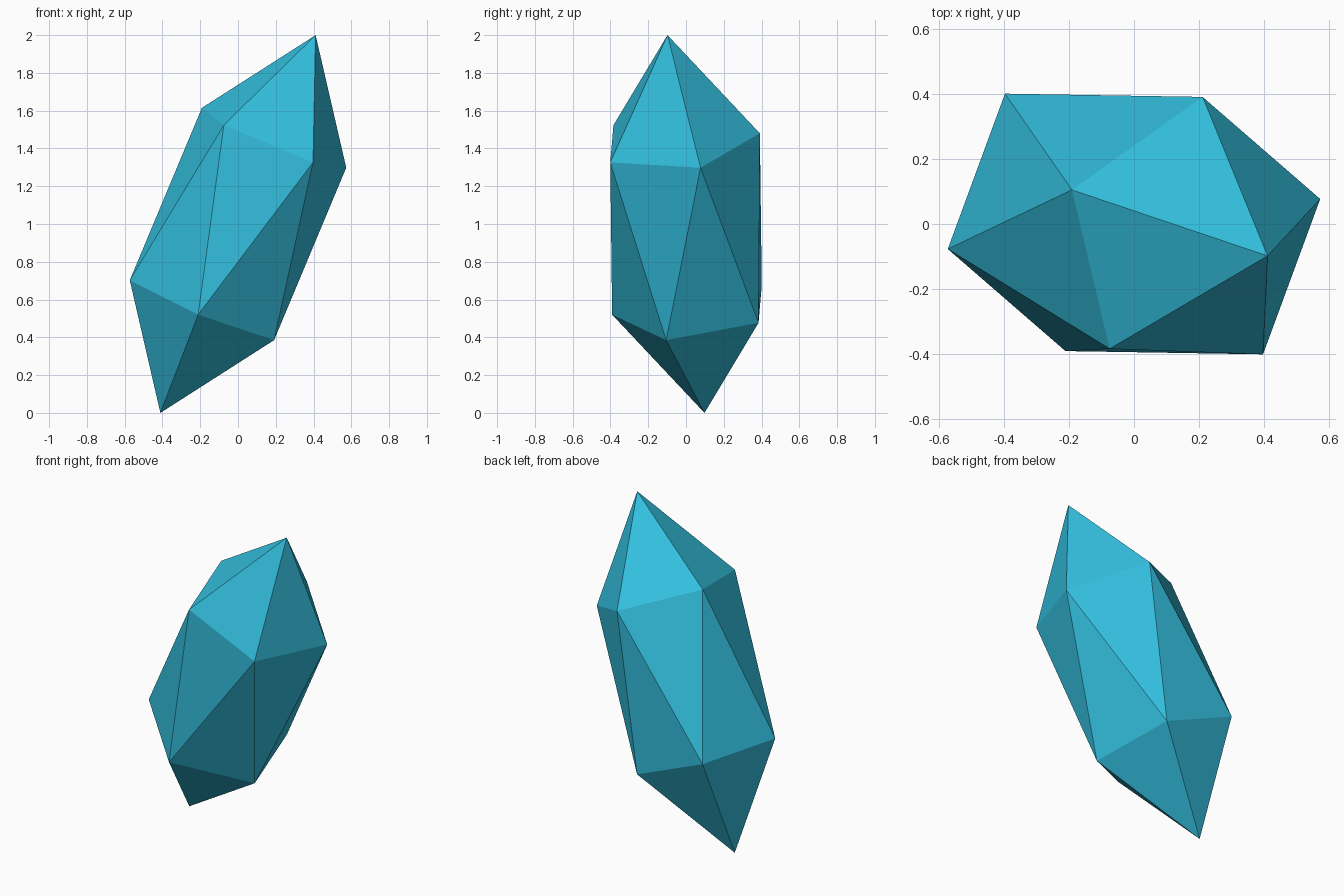
import bpy, bmesh
from mathutils import Vector

if "Cube" in bpy.data.objects:
    bpy.data.objects.remove(bpy.data.objects["Cube"])

# Crystal: a stretched, tilted icosahedron, symmetric through its centre
CENTRE = Vector((0, 0, 1))
UPPER = [
    (0.411, -0.098, 2.0),     # tip
    (-0.191, 0.105, 1.615),   # ring of five around the tip
    (-0.075, -0.384, 1.523),
    (0.397, -0.401, 1.326),
    (0.573, 0.077, 1.298),
    (0.211, 0.391, 1.48),
]

bm = bmesh.new()
for p in map(Vector, UPPER):
    bm.verts.new(p)
    bm.verts.new(2 * CENTRE - p)   # opposite point
bmesh.ops.convex_hull(bm, input=bm.verts[:])
bmesh.ops.recalc_face_normals(bm, faces=bm.faces[:])

mesh = bpy.data.meshes.new("crystal")
bm.to_mesh(mesh)
bm.free()
crystal = bpy.data.objects.new("crystal", mesh)
bpy.context.collection.objects.link(crystal)

# Single flat cyan
cyan = bpy.data.materials.new("cyan")
cyan.diffuse_color = (0.033, 0.52, 0.73, 1)
cyan.use_nodes = True
cyan.node_tree.nodes["Principled BSDF"].inputs["Base Color"].default_value = cyan.diffuse_color
mesh.materials.append(cyan)
